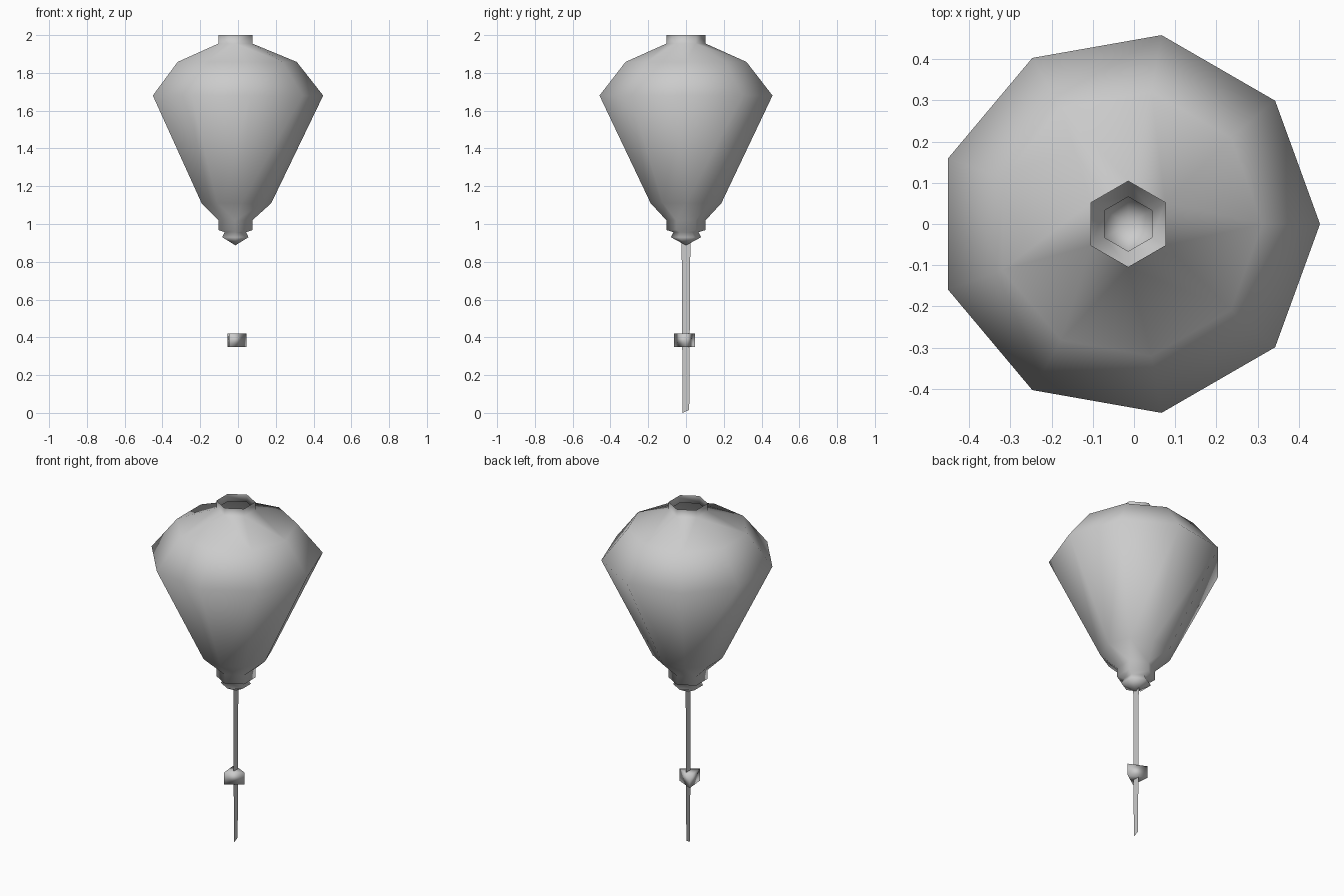
import bpy, bmesh
from math import sin, cos, radians, tau

AXIS_X = -0.014

cube = bpy.data.objects.get("Cube")
if cube:
    bpy.data.objects.remove(cube, do_unlink=True)

grey = bpy.data.materials.new("plain_grey")
grey.use_nodes = True
grey.diffuse_color = (0.6, 0.6, 0.6, 1)
grey.node_tree.nodes["Principled BSDF"].inputs["Base Color"].default_value = (0.6, 0.6, 0.6, 1)


def finish(bm, name, smooth=True):
    mesh = bpy.data.meshes.new(name)
    bm.to_mesh(mesh)
    bm.free()
    mesh.materials.append(grey)
    for p in mesh.polygons:
        p.use_smooth = smooth
    obj = bpy.data.objects.new(name, mesh)
    bpy.context.collection.objects.link(obj)
    return obj


def ring(bm, sides, radius, z, start=0, x=AXIS_X, y=0):
    angles = [radians(start) + tau * i / sides for i in range(sides)]
    return [bm.verts.new((x + radius * cos(a), y + radius * sin(a), z)) for a in angles]


def bridge(bm, low, high, low_start, high_start):
    """Join two rings, stepping round whichever is behind when the counts differ."""
    n, m = len(low), len(high)
    if n == m:
        for i in range(n):
            j = (i + 1) % n
            bm.faces.new((low[i], low[j], high[j], high[i]))
        return
    i = j = 0
    while i < n or j < m:
        a = radians(low_start) + tau * (i + 0.5) / n
        b = radians(high_start) + tau * (j + 0.5) / m
        if j >= m or (i < n and a <= b):
            bm.faces.new((low[i % n], low[(i + 1) % n], high[j % m]))
            i += 1
        else:
            bm.faces.new((low[i % n], high[(j + 1) % m], high[j % m]))
            j += 1


# Hollow lantern: six-sided finial and collars, nine-sided shade, open top
profile = [  # sides, radius, height
    (6, 0.080, 0.93), (6, 0.066, 0.957), (6, 0.104, 0.968), (6, 0.104, 1.02),
    (9, 0.190, 1.11), (9, 0.465, 1.68), (9, 0.325, 1.858),
    (6, 0.104, 1.955), (6, 0.104, 2.0),
]
bm = bmesh.new()
previous = None
for sides, radius, z in profile:
    start = 30 if sides == 6 else 0
    current = ring(bm, sides, radius, z, start)
    if previous:
        bridge(bm, previous[0], current, previous[1], start)
    else:
        tip = bm.verts.new((AXIS_X, 0, 0.887))
        for i in range(sides):
            bm.faces.new((tip, current[(i + 1) % sides], current[i]))
    previous = (current, start)
finish(bm, "lantern_shade")

# Flat ribbon hanging below, with a slanted end
bm = bmesh.new()
corners = [(-0.018, 0.0), (0.017, 0.016), (0.023, 0.9), (-0.023, 0.9)]
bm.faces.new([bm.verts.new((AXIS_X, y, z)) for y, z in corners])
finish(bm, "hanging_ribbon", smooth=False)

# Three-sided bead threaded on the ribbon
bm = bmesh.new()
bottom = ring(bm, 3, 0.064, 0.35, 5, -0.02, -0.006)
top = ring(bm, 3, 0.064, 0.42, 5, -0.02, -0.006)
bridge(bm, bottom, top, 5, 5)
bm.faces.new(top)
bm.faces.new(bottom[::-1])
finish(bm, "ribbon_bead")
